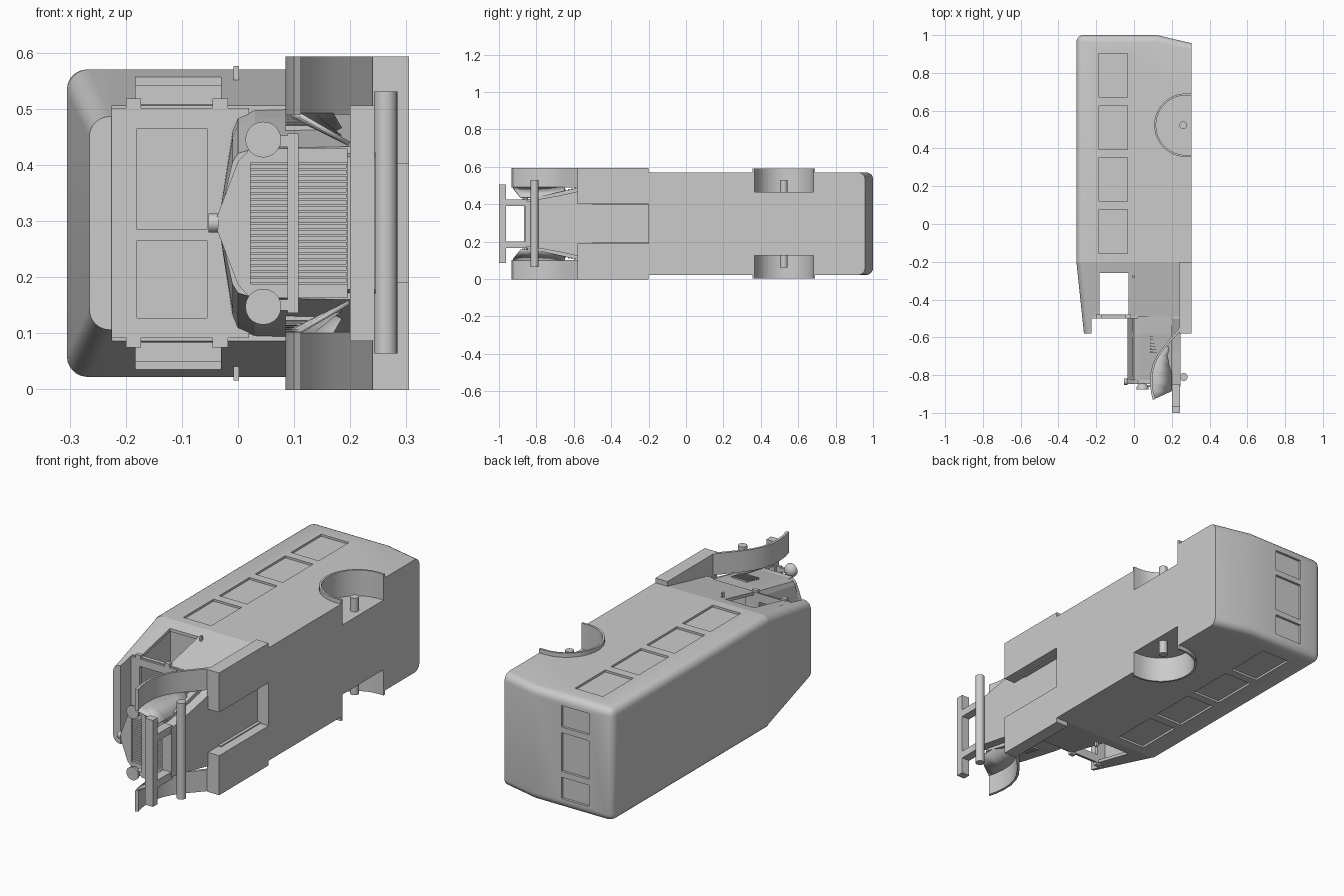
import bpy, bmesh
from math import sin, cos, pi

cube = bpy.data.objects.get("Cube")
if cube:
    bpy.data.objects.remove(cube, do_unlink=True)

MID = 0.296  # height of the symmetry plane; every part is built around it
grey = bpy.data.materials.new("light_grey")
grey.use_nodes = True
grey.diffuse_color = (0.6, 0.6, 0.6, 1)
grey.node_tree.nodes["Principled BSDF"].inputs["Base Color"].default_value = (0.6, 0.6, 0.6, 1)


def finish(name, bm, mirror=False, smooth=False):
    bmesh.ops.remove_doubles(bm, verts=bm.verts, dist=1e-5)
    bmesh.ops.recalc_face_normals(bm, faces=bm.faces)
    mesh = bpy.data.meshes.new(name)
    bm.to_mesh(mesh)
    bm.free()
    mesh.materials.append(grey)
    ob = bpy.data.objects.new(name, mesh)
    ob.location.z = MID
    bpy.context.collection.objects.link(ob)
    if mirror:
        ob.modifiers.new("mirror", 'MIRROR').use_axis = (False, False, True)
    if smooth:
        bpy.ops.object.select_all(action='DESELECT')
        ob.select_set(True)
        bpy.context.view_layer.objects.active = ob
        bpy.ops.object.shade_smooth_by_angle(angle=0.6)
    return ob


def add_loft(bm, rings):
    """Skin matching rings of points and close both ends."""
    vs = [[bm.verts.new(p) for p in r] for r in rings]
    n = len(vs[0])
    for a, b in zip(vs, vs[1:]):
        for i in range(n):
            j = (i + 1) % n
            bm.faces.new((a[i], a[j], b[j], b[i]))
    bm.faces.new(vs[0])
    bm.faces.new(vs[-1][::-1])


def loft(name, rings, **kw):
    bm = bmesh.new()
    add_loft(bm, rings)
    return finish(name, bm, **kw)


def prism(name, pts, w0, w1, **kw):
    return loft(name, [[(x, y, w) for x, y in pts] for w in (w0, w1)], **kw)


def add_box(bm, x0, x1, y0, y1, w0, w1):
    add_loft(bm, [[(x0, y0, w), (x1, y0, w), (x1, y1, w), (x0, y1, w)] for w in (w0, w1)])


def boxes(name, specs, **kw):
    bm = bmesh.new()
    for s in specs:
        add_box(bm, *s)
    return finish(name, bm, **kw)


def walls(name, specs, slope, t, **kw):
    """Panels following a sloping half-width along y."""
    bm = bmesh.new()
    for x0, x1, y0, y1 in specs:
        add_loft(bm, [[(x0, y, slope(y) - t), (x1, y, slope(y) - t), (x1, y, slope(y)), (x0, y, slope(y))]
                      for y in (y0, y1)])
    return finish(name, bm, **kw)


def arc(cx, cy, r, a0, a1, n):
    return [(cx + r * cos(a0 + (a1 - a0) * i / n), cy + r * sin(a0 + (a1 - a0) * i / n)) for i in range(n + 1)]


def circle(cx, cy, r, n=20):
    return arc(cx, cy, r, 0, 2 * pi, n)[:-1]


# Cargo body with rounded roof and rear edges
bm = bmesh.new()
side = [(-.305, -.2), (.305, -.2), (.305, .957), (.12, 1), (-.305, 1)]
add_loft(bm, [[(x, y, w) for x, y in side] for w in (-.274, .274)])
rounded = []
for e in bm.edges:
    a, b = (v.co for v in e.verts)
    roof = a.x < -.3 and b.x < -.3 and max(a.y, b.y) > 0
    rear = a.y > .9 and b.y > .9 and not (a.x > .3 and b.x > .3) and abs(a.z - b.z) < .1
    if roof or rear:
        rounded.append(e)
bmesh.ops.bevel(bm, geom=rounded, offset=.036, segments=5, profile=.5, affect='EDGES')
body = finish("cargo_body", bm)

# Window recesses and rear wheel wells
cuts = []
for s in (-1, 1):
    for y in (-.155, .12, .395, .67):
        cuts.append((-.185, -.035, y, y + .232, s * .264, s * .3))
for w0, w1 in ((-.226, -.122), (-.094, .094), (.122, .226)):
    cuts.append((-.18, -.03, .988, 1.05, w0, w1))
cutters = [boxes("window_cutter", cuts)]
well = [(.35, .365)] + arc(.275, .523, .158, -pi / 2, -3 * pi / 2, 24) + [(.35, .681)]
for s in (-1, 1):
    cutters.append(prism("wheel_well_cutter", well, s * .169, s * .4))
for c in cutters:
    m = body.modifiers.new("cut", 'BOOLEAN')
    m.operation, m.solver, m.object = 'DIFFERENCE', 'EXACT', c
    bpy.context.view_layer.objects.active = body
    with bpy.context.temp_override(object=body, active_object=body):
        bpy.ops.object.modifier_apply(modifier=m.name)
    bpy.data.objects.remove(c, do_unlink=True)
body.select_set(True)
bpy.context.view_layer.objects.active = body
bpy.ops.object.shade_smooth_by_angle(angle=0.6)

# Rear arches and axle stubs
inner = [(.305, .365)] + arc(.275, .523, .158, -pi / 2, -3 * pi / 2, 24) + [(.305, .681)]
outer = [(.305, .355)] + arc(.275, .523, .168, -pi / 2, -3 * pi / 2, 24) + [(.305, .691)]
prism("rear_arch", inner + outer[::-1], .169, .294, mirror=True, smooth=True)
prism("rear_axle_stub", circle(.26, .523, .02), .165, .235, mirror=True, smooth=True)


# Cab roof tapering to a rounded visor
def roof_ring(y, top, base, half, r):
    corner = arc(top + r, half - r, r, pi / 2, pi, 6)
    pts = [(base, half)] + corner
    return [(x, y, w) for x, w in pts] + [(x, y, -w) for x, w in pts[::-1]]


loft("cab_roof", [roof_ring(-.2, -.305, -.222, .274, .04), roof_ring(-.58, -.265, -.225, .19, .036)], smooth=True)


# Cab sides: header, door panel and pillars around an open window
def cab_half(y):
    return .274 + (y + .2) * .064 / .29


walls("cab_side", [(-.23, -.183, -.49, -.2), (-.03, .2, -.49, -.2), (-.183, -.03, -.26, -.2),
                   (-.183, -.03, -.49, -.478)], cab_half, .015, mirror=True)
boxes("door_hinge", [(x, x + .027, -.5, -.48, .198, .222) for x in (-.2, -.045)], mirror=True)
boxes("door_handle", [(-.008, .002, -.285, -.27, .24, .28)], mirror=True)

# Windscreen frame with two panes
boxes("windscreen_frame", [(-.23, -.18, -.5, -.48, -.205, .205), (-.055, .02, -.5, -.48, -.205, .205)]
      + [(-.18, -.055, -.5, -.48, a, b) for a, b in ((-.205, -.169), (-.031, -.011), (.169, .205))])

# Floor, chassis and running boards
floor = [(-.2, .274), (-.49, .21), (-.58, .172), (-.68, .15), (-.86, .118)]
ring = floor + [(y, -w) for y, w in floor[::-1]]
loft("floor_chassis", [[(x, y, w) for y, w in ring] for x in (.195, .245)])
boxes("running_board", [(.24, .305, -.58, -.2, .105, .297)], mirror=True)
boxes("floor_sill", [(.2, .26, -.5, -.2, .1, .21)], mirror=True)


# Gabled hood narrowing to the nose
def hood_ring(y, scale):
    half = [(0, -.035), (.155, -.01), (.178, 0), (.19, .03), (.195, .2)]
    return [(x, y, w * scale) for w, x in half] + [(x, y, -w * scale) for w, x in half[:0:-1]]


loft("hood", [hood_ring(-.485, 1.06), hood_ring(-.58, .98), hood_ring(-.825, .7)])
walls("hood_louvre", [(.085, .17, -.59 - i * .017, -.598 - i * .017) for i in range(6)],
      lambda y: .196 + (y + .58) * .215, .01, mirror=True)

# Radiator surround, slats and filler cap
boxes("radiator_sides", [(.02, .195, -.848, -.82, .108, .133)], mirror=True)
shell = [(0, -.042), (.11, .0), (.133, .022), (.108, .022)]
loft("radiator_crown", [[(x, y, w) for w, x in shell] + [(x, y, -w) for w, x in shell[:0:-1]]
                        for y in (-.848, -.82)])
boxes("radiator_slats", [(.022, .193, -.84, -.82, -.106 + i * .0107, -.098 + i * .0107) for i in range(20)])
loft("filler_cap", [[(x, y, w) for y, w in circle(-.835, 0, .017)] for x in (-.053, -.035)], smooth=True)

# Headlights: domes with flat fronts, on a crossbar
bm = bmesh.new()
lamp = [(.032, -.875), (.031, -.864), (.026, -.854), (.017, -.846), (.004, -.843)]
add_loft(bm, [[(x, y, w) for x, w in circle(.045, .149, r)] for r, y in lamp])
finish("headlight", bm, mirror=True, smooth=True)
boxes("headlight_bar", [(.088, .108, -.865, -.85, -.16, .16)])
boxes("headlight_stalk", [(.06, .1, -.863, -.852, .136, .156)], mirror=True)

# Front fenders: curved band with a sloping apron to the chassis
path = [(.268, -.54), (.215, -.6), (.17, -.65), (.135, -.695), (.112, -.74), (.099, -.79), (.097, -.84),
        (.102, -.885), (.112, -.925)]
rim = [(x - .012, y + .008 * (1 - i / 4)) for i, (x, y) in enumerate(path)]
prism("front_fender", path + rim[::-1], .194, .297, mirror=True, smooth=True)
bm = bmesh.new()
top = [bm.verts.new((x, y, .196)) for x, y in path[2:]]
low = [bm.verts.new((.2, max(y, -.885), .145)) for x, y in path[2:]]
for i in range(len(top) - 1):
    bm.faces.new((top[i], top[i + 1], low[i + 1], low[i]))
apron = finish("fender_apron", bm, mirror=True, smooth=True)
apron.modifiers.new("thickness", 'SOLIDIFY').thickness = .008

# Front axle, frame rails and bumper
prism("front_axle", circle(.263, -.81, .021), -.232, .235, smooth=True)
boxes("frame_rail", [(.2, .243, -.97, -.85, .094, .13)], mirror=True)
boxes("bumper", [(.2, .243, -1, -.963, -.21, .21)])
